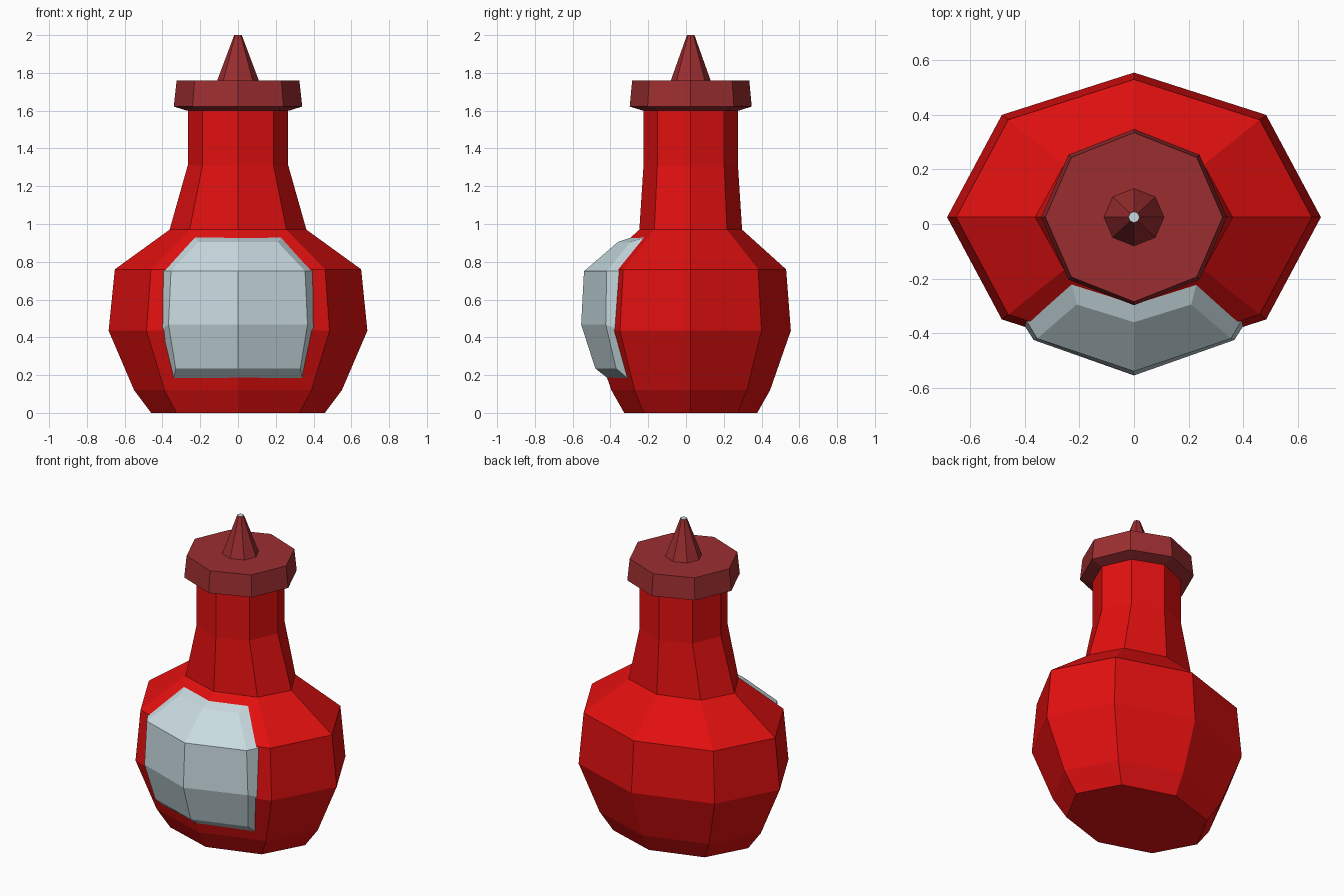
import bpy, bmesh, math

if "Cube" in bpy.data.objects:
    bpy.data.objects.remove(bpy.data.objects["Cube"])

def material(name, rgb):
    m = bpy.data.materials.new(name)
    m.diffuse_color = (*rgb, 1)
    m.use_nodes = True
    m.node_tree.nodes["Principled BSDF"].inputs["Base Color"].default_value = m.diffuse_color
    return m

RED = material("bright red", (0.76, 0.005, 0.005))
DARK = material("dark red", (0.33, 0.027, 0.03))
PALE = material("pale grey", (0.58, 0.71, 0.75))
CY = 0.025  # bottle axis in y

def finish(bm, name, mats):
    me = bpy.data.meshes.new(name)
    bm.normal_update()
    bm.to_mesh(me)
    bm.free()
    for m in mats:
        me.materials.append(m)
    ob = bpy.data.objects.new(name, me)
    bpy.context.collection.objects.link(ob)
    return ob

def lathe(name, rings, mats, top_index=0):
    """Stack of eight-sided elliptical rings (z, rx, ry), closed at both ends."""
    bm = bmesh.new()
    loops = []
    for z, rx, ry in rings:
        loops.append([bm.verts.new((rx * math.cos(i * math.pi / 4),
                                    CY + ry * math.sin(i * math.pi / 4), z))
                      for i in range(8)])
    for a, b in zip(loops, loops[1:]):
        for i in range(8):
            j = (i + 1) % 8
            bm.faces.new((a[i], a[j], b[j], b[i]))
    bm.faces.new(loops[0][::-1])
    bm.faces.new(loops[-1]).material_index = top_index
    return finish(bm, name, mats)

# Bottle body and neck
lathe("bottle_body", [(0, 0.46, 0.352), (0.12, 0.55, 0.42), (0.435, 0.685, 0.53),
                      (0.76, 0.652, 0.505), (0.97, 0.362, 0.272),
                      (1.31, 0.266, 0.25), (1.605, 0.266, 0.25)], [RED])
# Screw cap
lathe("cap", [(1.6, 0.27, 0.253), (1.622, 0.34, 0.323), (1.76, 0.325, 0.31)], [DARK])
# Nozzle with pale tip
lathe("nozzle", [(1.755, 0.112, 0.107), (2.0, 0.02, 0.02)], [DARK, PALE], 1)

# Raised label panel: rows of (z, half width, side y, centre y)
INNER = [(0.905, 0.21, -0.295, -0.36), (0.75, 0.355, -0.42, -0.54),
         (0.468, 0.368, -0.425, -0.555), (0.235, 0.33, -0.37, -0.48)]
OUTER = [(0.93, 0.23, -0.215, -0.285), (0.752, 0.40, -0.345, -0.475),
         (0.44, 0.412, -0.355, -0.50), (0.18, 0.34, -0.305, -0.41)]
bm = bmesh.new()

def row(r):
    z, w, ys, yc = r
    return [bm.verts.new(p) for p in ((-w, ys, z), (0, yc, z), (w, ys, z))]

def border(g):
    return g[0] + [g[1][2], g[2][2]] + g[3][::-1] + [g[2][0], g[1][0]]

inner = [row(r) for r in INNER]
outer = [row(r) for r in OUTER]
for a, b in zip(inner, inner[1:]):
    for i in range(2):
        bm.faces.new((a[i], b[i], b[i + 1], a[i + 1]))
bi, bo = border(inner), border(outer)
for i in range(10):
    j = (i + 1) % 10
    bm.faces.new((bi[i], bi[j], bo[j], bo[i]))
bmesh.ops.delete(bm, geom=[v for v in bm.verts if not v.link_faces], context='VERTS')
bm.normal_update()
for f in bm.faces:
    if f.normal.y > 0:
        f.normal_flip()
finish(bm, "label_panel", [PALE])
